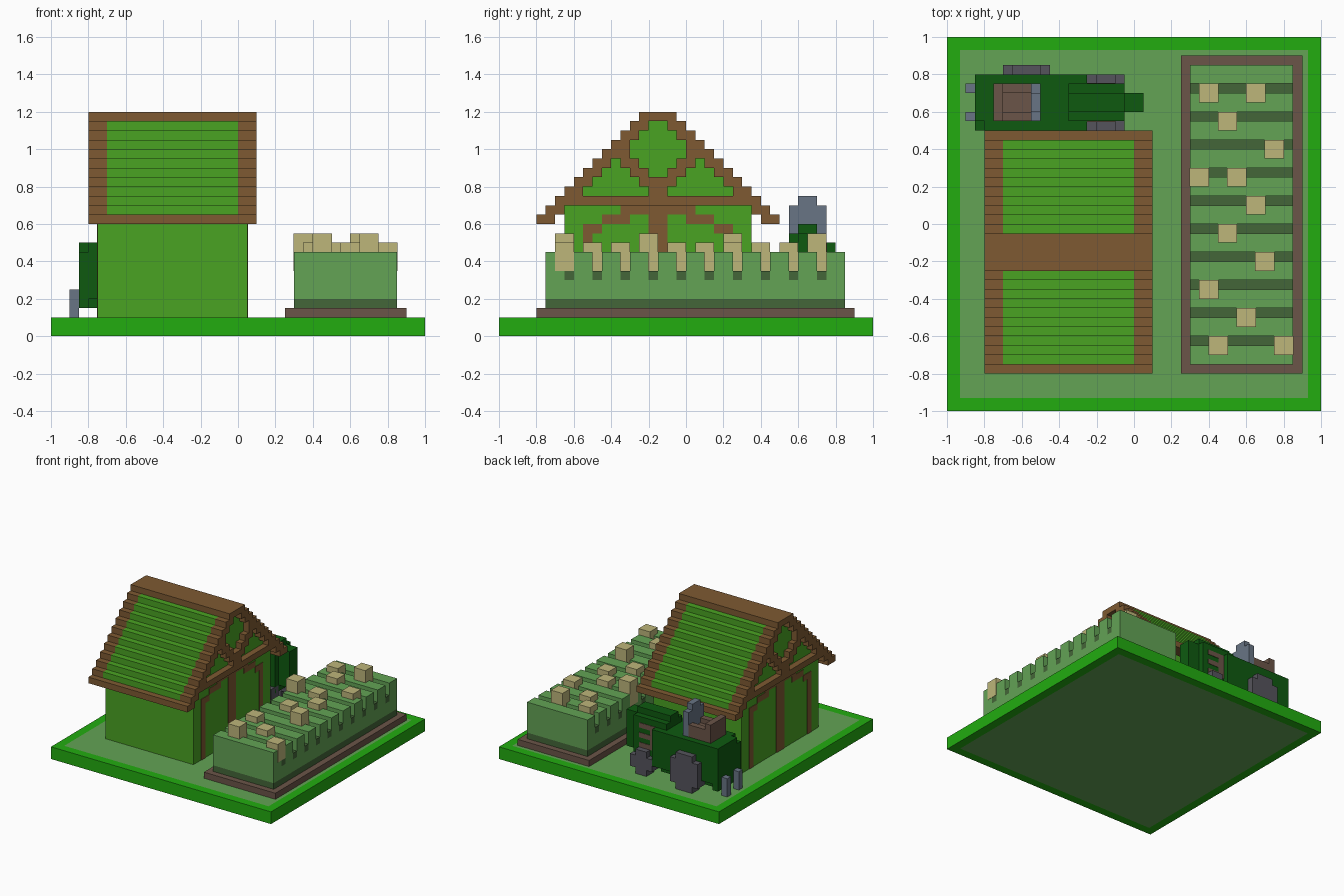
import bpy, bmesh

if "Cube" in bpy.data.objects:
    bpy.data.objects.remove(bpy.data.objects["Cube"], do_unlink=True)


def material(name, hex_code):
    def linear(c):
        c /= 255
        return c / 12.92 if c <= 0.04045 else ((c + 0.055) / 1.055) ** 2.4
    rgba = [linear(int(hex_code[i:i + 2], 16)) for i in (0, 2, 4)] + [1]
    m = bpy.data.materials.new(name)
    m.use_nodes = True
    m.diffuse_color = rgba
    bsdf = m.node_tree.nodes["Principled BSDF"]
    bsdf.inputs["Base Color"].default_value = rgba
    bsdf.inputs["Roughness"].default_value = 0.9
    return m


GRASS = material("bright_green", "22AC10")
SAGE = material("sage_green", "63A355")
LEAF = material("leaf_green", "4AA322")
TIMBER = material("timber_brown", "7E5A32")
SOIL = material("soil_brown", "6B5548")
SHADE = material("dark_sage", "446638")
STRAW = material("straw", "BDB67A")
PAINT = material("deep_green", "0E5A10")
SLATE = material("slate_blue", "687585")
RUBBER = material("rubber_grey", "55545C")


def blocks(name, mat, boxes):
    """One object made of boxes given as (x0, x1, y0, y1, z0, z1)."""
    bm = bmesh.new()
    for x0, x1, y0, y1, z0, z1 in boxes:
        verts = bmesh.ops.create_cube(bm, size=1)["verts"]
        for v in verts:
            v.co = (x1 if v.co.x > 0 else x0,
                    y1 if v.co.y > 0 else y0,
                    z1 if v.co.z > 0 else z0)
    return finish(name, bm, [mat])


def finish(name, bm, mats):
    mesh = bpy.data.meshes.new(name)
    bm.to_mesh(mesh)
    bm.free()
    for m in mats:
        mesh.materials.append(m)
    ob = bpy.data.objects.new(name, mesh)
    bpy.context.collection.objects.link(ob)
    return ob


def both(x0, x1, a, b, z0, z1, mid):
    """The same box on both sides of the plane y = mid."""
    return [(x0, x1, mid + a, mid + b, z0, z1), (x0, x1, mid - b, mid - a, z0, z1)]


# Ground slab with an inset panel on top and bottom
bm = bmesh.new()
bmesh.ops.create_cube(bm, size=2)
for v in bm.verts:
    v.co.z = 0.1 if v.co.z > 0 else 0
bm.normal_update()
caps = [f for f in bm.faces if abs(f.normal.z) > 0.9]
bmesh.ops.inset_individual(bm, faces=caps, thickness=0.1)
for f in caps:
    f.material_index = 1
finish("ground", bm, [GRASS, SAGE])

# House walls and stepped gable core
MID = -0.15
walls = [(-0.75, 0.05, MID - 0.5, MID + 0.5, 0.1, 0.7)]
roof_trim, roof_panel = [(-0.8, 0.1, MID - 0.1, MID + 0.1, 1.15, 1.2)], []
for k in range(1, 12):
    half, z = 0.1 + 0.05 * k, 1.15 - 0.05 * k
    if k < 10:
        walls.append((-0.75, 0.05, MID - half + 0.1, MID + half - 0.1, z, z + 0.05))
    if k == 11:
        roof_trim += both(-0.8, 0.1, half - 0.1, half, z, z + 0.05, MID)
    else:
        for x0, x1 in ((-0.8, -0.7), (0.0, 0.1)):
            roof_trim += both(x0, x1, half - 0.1, half, z, z + 0.05, MID)
        roof_panel += both(-0.7, 0.0, half - 0.1, half, z, z + 0.05, MID)
blocks("house_walls", LEAF, walls)
blocks("roof_trim", TIMBER, roof_trim)
blocks("roof_panels", LEAF, roof_panel)

# Gable braces: (inner, outer) distance from the ridge line for each step
BRACES = {4: (0.15, 0.2), 5: (0.1, 0.2), 6: (0.05, 0.15),
          7: (0, 0.1), 8: (0, 0.05), 9: (0, 0.45)}
# Double door frame, painted on each gable wall
FRAME = [(0, 0.05, 0.1, 0.7), (0.35, 0.4, 0.1, 0.6), (0.3, 0.35, 0.55, 0.6),
         (0.2, 0.3, 0.6, 0.65), (0.15, 0.2, 0.6, 0.7), (0, 0.2, 0.65, 0.7)]
for side, bx, px in (("left", (0.05, 0.1), (0.05, 0.054)),
                     ("right", (-0.8, -0.75), (-0.754, -0.75))):
    braces, frame = [], []
    for k, (a, b) in BRACES.items():
        braces += both(*bx, a, b, 1.15 - 0.05 * k, 1.2 - 0.05 * k, MID)
    for a, b, z0, z1 in FRAME:
        frame += both(*px, a, b, z0, z1, MID)
    blocks("gable_braces_" + side, TIMBER, braces)
    blocks("door_frame_" + side, TIMBER, frame)

# Garden bed with furrows
furrows = [-0.65 + 0.15 * k for k in range(10)]
blocks("bed_border", SOIL, [(0.25, 0.9, -0.8, 0.9, 0.1, 0.15)])
blocks("bed_base", SHADE, [(0.3, 0.85, -0.75, 0.85, 0.15, 0.2)])
blocks("bed_furrows", SHADE, [(0.3, 0.85, y, y + 0.05, 0.3, 0.35) for y in furrows])
soil = [(0.3, 0.85, -0.75, 0.85, 0.2, 0.3)]
edges = [-0.75] + [e for y in furrows for e in (y, y + 0.05)] + [0.85]
for y0, y1 in zip(edges[::2], edges[1::2]):
    soil.append((0.3, 0.85, y0, y1, 0.3, 0.45))
blocks("bed_ridges", SAGE, soil)

# Crops: (x start, furrow index, top height)
CROPS = [(0.35, 9, 0.5), (0.6, 9, 0.55), (0.45, 8, 0.5), (0.7, 7, 0.5),
         (0.3, 6, 0.55), (0.5, 6, 0.5), (0.6, 5, 0.5), (0.45, 4, 0.5),
         (0.65, 3, 0.55), (0.35, 2, 0.5), (0.55, 1, 0.5), (0.4, 0, 0.55),
         (0.75, 0, 0.5)]
crops = []
for x, k, top in CROPS:
    y = furrows[k]
    crops.append((x - 0.002, x + 0.102, y - 0.05, y + 0.05, 0.35, top))
blocks("crops", STRAW, crops)

# Tractor body, bonnet and nose
CAR = 0.65
blocks("tractor_body", PAINT, [
    (-0.8, -0.25, 0.5, 0.8, 0.2, 0.5),
    (-0.85, -0.8, 0.55, 0.8, 0.15, 0.5),
    (-0.85, -0.8, 0.5, 0.55, 0.15, 0.45),
    (-0.8, -0.3, 0.55, 0.75, 0.15, 0.2)])
blocks("tractor_bonnet", PAINT, [
    (-0.35, -0.05, 0.55, 0.75, 0.2, 0.55),
    (-0.35, -0.05, 0.6, 0.7, 0.55, 0.6),
    (-0.05, 0.05, 0.6, 0.7, 0.25, 0.55)])

# Side vents on the bonnet
vents = both(-0.25, -0.2, 0.1, 0.104, 0.3, 0.5, CAR)
for z in (0.3, 0.38, 0.46):
    vents += both(-0.2, -0.1, 0.1, 0.104, z, z + 0.04, CAR)
blocks("bonnet_vents", SOIL, vents)

# Seat, dashboard and rear hitch
blocks("seat", SOIL, [
    (-0.75, -0.55, 0.55, 0.75, 0.5, 0.56),
    (-0.75, -0.7, 0.55, 0.75, 0.56, 0.65)]
    + both(-0.7, -0.55, 0.05, 0.1, 0.56, 0.6, CAR))
blocks("dashboard", SLATE, [
    (-0.55, -0.5, 0.55, 0.75, 0.5, 0.7), (-0.55, -0.5, 0.6, 0.7, 0.7, 0.75)])
blocks("rear_hitch", SLATE, both(-0.9, -0.85, 0.05, 0.1, 0.1, 0.25, CAR))


# Wheels with stepped corners
def wheels(name, x0, x1, z1, inner, outer):
    c = 0.05
    blocks(name, RUBBER, both(x0, x1, inner, outer, 0.1 + c, z1 - c, CAR)
           + both(x0 + c, x1 - c, inner, outer, 0.1, 0.1 + c, CAR)
           + both(x0 + c, x1 - c, inner, outer, z1 - c, z1, CAR))


wheels("rear_wheels", -0.7, -0.45, 0.4, 0.1, 0.2)
wheels("front_wheels", -0.25, -0.05, 0.3, 0.05, 0.15)
